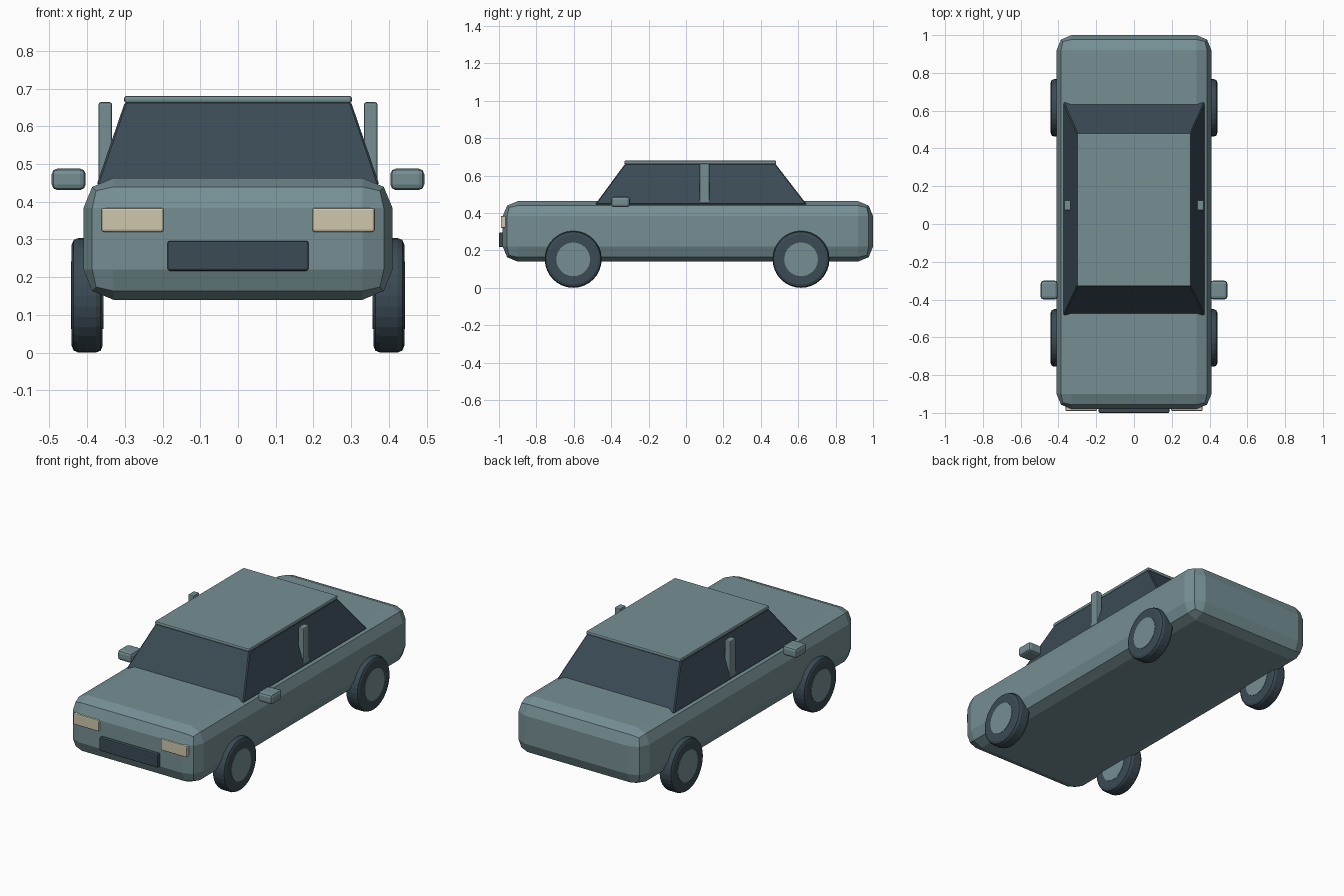
import bpy, bmesh, math
from mathutils import Matrix

if "Cube" in bpy.data.objects:
    bpy.data.objects.remove(bpy.data.objects["Cube"])


def material(name, rgb):
    m = bpy.data.materials.new(name)
    m.diffuse_color = (*rgb, 1)
    m.use_nodes = True
    m.node_tree.nodes["Principled BSDF"].inputs["Base Color"].default_value = m.diffuse_color
    return m


PAINT = material("grey_teal_paint", (0.18, 0.274, 0.296))
DARK = material("dark_slate", (0.043, 0.07, 0.09))
CREAM = material("cream_lamp", (0.62, 0.57, 0.42))


def finish(name, bm, mat, bevel=0, segments=2):
    me = bpy.data.meshes.new(name)
    bmesh.ops.recalc_face_normals(bm, faces=bm.faces)
    bm.to_mesh(me)
    bm.free()
    me.materials.append(mat)
    ob = bpy.data.objects.new(name, me)
    bpy.context.collection.objects.link(ob)
    if bevel:
        mod = ob.modifiers.new("rounded_edges", 'BEVEL')
        mod.width, mod.segments = bevel, segments
        mod.limit_method, mod.angle_limit = 'ANGLE', math.radians(40)
    return ob


def box(name, x, y, z, mat, bevel=0, segments=2, top=None):
    """Box from (min, max) ranges; top gives other x and y ranges for the upper face."""
    bm = bmesh.new()
    bmesh.ops.create_cube(bm, size=1)
    for v in bm.verts:
        i, j, k = (int(c > 0) for c in v.co)
        xr, yr = top if (top and k) else (x, y)
        v.co = (xr[i], yr[j], z[k])
    return finish(name, bm, mat, bevel, segments)


def disc(name, x, y, z, radius, width, mat, bevel=0):
    """Cylinder lying along x."""
    bm = bmesh.new()
    bmesh.ops.create_cone(bm, cap_ends=True, segments=32, radius1=radius,
                          radius2=radius, depth=width)
    bmesh.ops.transform(bm, verts=bm.verts,
                        matrix=Matrix.Translation((x, y, z)) @ Matrix.Rotation(math.pi / 2, 4, 'Y'))
    return finish(name, bm, mat, bevel)


def side_range(s, a, b):
    return tuple(sorted((s * a, s * b)))


# Body shell, glasshouse and roof panel
box("body", (-0.41, 0.41), (-0.98, 1.0), (0.14, 0.463), PAINT, 0.08)
box("glasshouse", (-0.375, 0.375), (-0.486, 0.646), (0.445, 0.664), DARK, 0.005, 1,
    top=((-0.30, 0.30), (-0.325, 0.477)))
box("roof", (-0.302, 0.302), (-0.33, 0.482), (0.661, 0.681), PAINT, 0.007)

# Front grille
box("grille", (-0.187, 0.187), (-1.0, -0.95), (0.217, 0.296), DARK, 0.006)

# Parts on both sides
for s, side in ((-1, "left"), (1, "right")):
    box(f"headlamp_{side}", side_range(s, 0.197, 0.363), (-0.99, -0.94),
        (0.32, 0.384), CREAM, 0.006)
    box(f"mirror_{side}", side_range(s, 0.404, 0.494), (-0.40, -0.30),
        (0.431, 0.488), PAINT, 0.015)
    box(f"door_pillar_{side}", side_range(s, 0.334, 0.37), (0.072, 0.125),
        (0.44, 0.664), PAINT, 0.006)
    for y, end in ((-0.603, "front"), (0.615, "rear")):
        disc(f"tyre_{end}_{side}", s * 0.4, y, 0.152, 0.152, 0.082, DARK, 0.018)
        disc(f"hub_{end}_{side}", s * 0.4, y, 0.152, 0.09, 0.086, PAINT)
